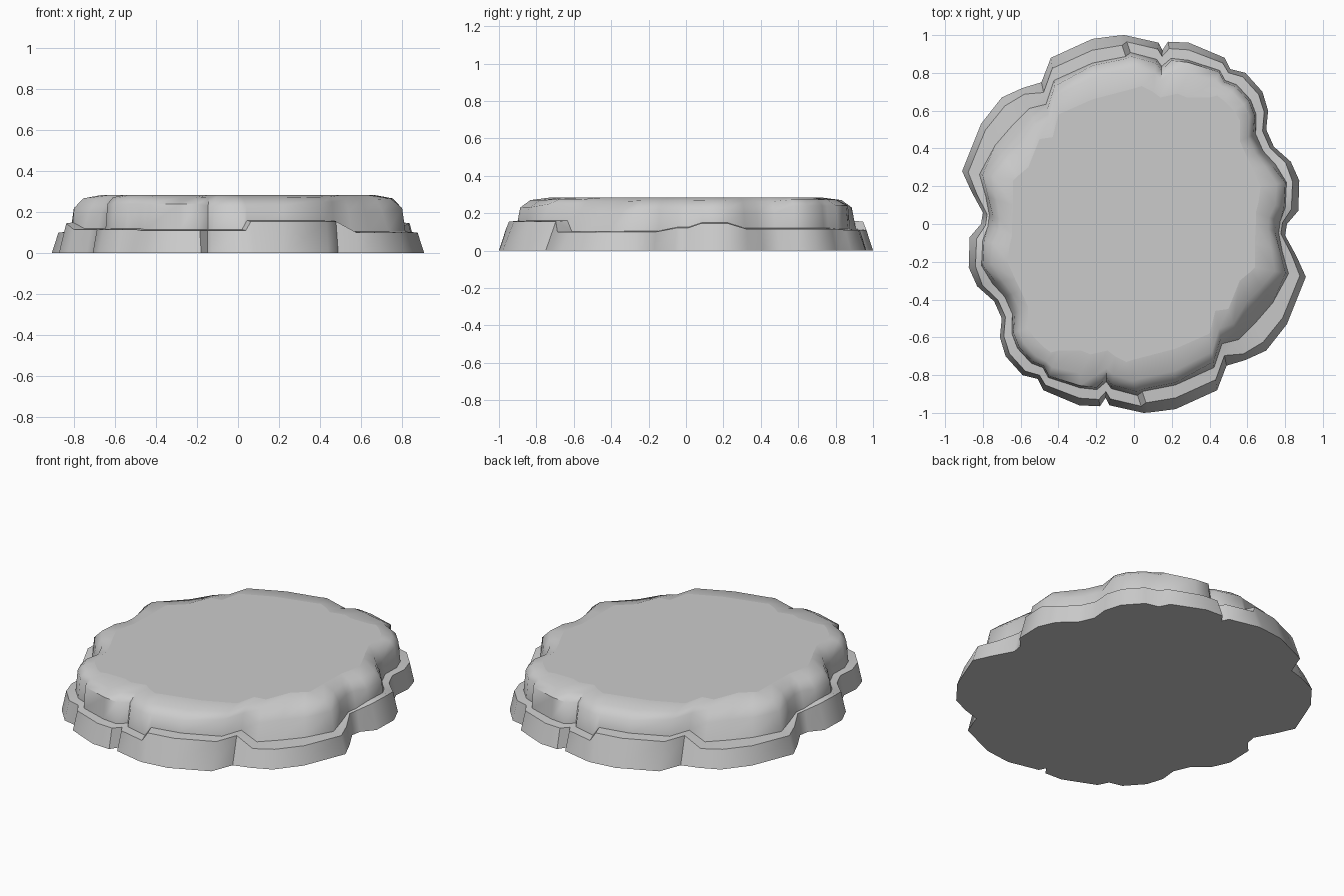
import bpy
import bmesh
import math
from mathutils import Vector

cube = bpy.data.objects.get("Cube")
if cube:
    bpy.data.objects.remove(cube, do_unlink=True)

TOP = 0.283

# Half of the ground outline, paired with half of the plateau outline
stations = [
    (.91, -.28, .64, -.23), (.86, -.17, .64, -.1), (.8, -.06, .645, 0),
    (.81, 0, .645, .06), (.87, .07, .66, .12), (.875, .23, .67, .2),
    (.83, .33, .63, .29), (.74, .41, .6, .35), (.7, .5, .56, .44),
    (.71, .6, .56, .55), (.68, .7, .53, .6), (.59, .8, .48, .65),
    (.51, .82, .44, .68), (.48, .88, .4, .67), (.29, .96, .28, .67),
    (.18, .965, .23, .69), (.15, .92, .14, .67), (.13, .96, .1, .7),
    (-.05, 1, .04, .73), (-.08, .998, .01, .72), (-.22, .98, -.22, .66),
    (-.44, .88, -.4, .58), (-.49, .75, -.43, .46), (-.59, .72, -.5, .45),
    (-.7, .67, -.56, .3), (-.81, .53, -.62, .25),
]

# Rock steps: station count, ledge height, ledge depth, shoulder height, shoulder depth
steps = [
    (2, .1, .34, .22, .4), (2, .12, .22, .22, .35), (2, .145, .33, .22, .36),
    (3, .115, .4, .2, .5), (4, .115, .42, .24, .48), (3, .11, .32, .24, .36),
    (3, .11, .34, .23, .42), (2, .155, .4, .23, .44), (2, .155, .4, .25, .5),
    (3, .1, .4, .2, .55),
]


def section(station, step):
    """One cross-section of the rim, from the ground up to the plateau."""
    ox, oy, tx, ty = station
    _, ledge_z, ledge_in, shoulder_z, shoulder_in = step
    outer, inner = Vector((ox, oy)), Vector((tx, ty))
    brow_in = shoulder_in + (1 - shoulder_in) * 0.35
    brow_z = shoulder_z + (TOP - shoulder_z) * 0.75
    profile = [(0, 0), (ledge_z * 1.2, ledge_z), (ledge_in, ledge_z + .005),
               (shoulder_in, shoulder_z), (brow_in, brow_z), (1, TOP)]
    return [outer.lerp(inner, t).to_3d() + Vector((0, 0, z)) for t, z in profile]


# Repeat the half outline by a half turn
station_steps = [s for s in steps for _ in range(s[0])]
half = [section(a, b) for a, b in zip(stations, station_steps)]
sections = half + [[Vector((-p.x, -p.y, p.z)) for p in col] for col in half]

bm = bmesh.new()
columns = [[bm.verts.new(p) for p in col] for col in sections]

# Rocky rim
for i, col in enumerate(columns):
    nxt = columns[(i + 1) % len(columns)]
    for k in range(len(col) - 1):
        bm.faces.new((col[k], nxt[k], nxt[k + 1], col[k + 1]))

# Flat plateau and underside
bm.faces.new([col[-1] for col in columns])
bm.faces.new([col[0] for col in reversed(columns)])
bmesh.ops.recalc_face_normals(bm, faces=bm.faces)

mesh = bpy.data.meshes.new("rock_platform")
bm.to_mesh(mesh)
bm.free()
rock = bpy.data.objects.new("rock_platform", mesh)
bpy.context.collection.objects.link(rock)

# Plain grey stone
stone = bpy.data.materials.new("grey_stone")
stone.use_nodes = True
grey = (0.6, 0.6, 0.6, 1)
stone.diffuse_color = grey
stone.node_tree.nodes["Principled BSDF"].inputs["Base Color"].default_value = grey
mesh.materials.append(stone)

# Soft rock faces with crisp plateau and ledge edges
bpy.ops.object.select_all(action="DESELECT")
rock.select_set(True)
bpy.context.view_layer.objects.active = rock
bpy.ops.object.shade_smooth_by_angle(angle=math.radians(50))
for poly in mesh.polygons:
    if abs(poly.normal.z) > 0.99 and len(poly.vertices) > 4:
        poly.use_smooth = False
